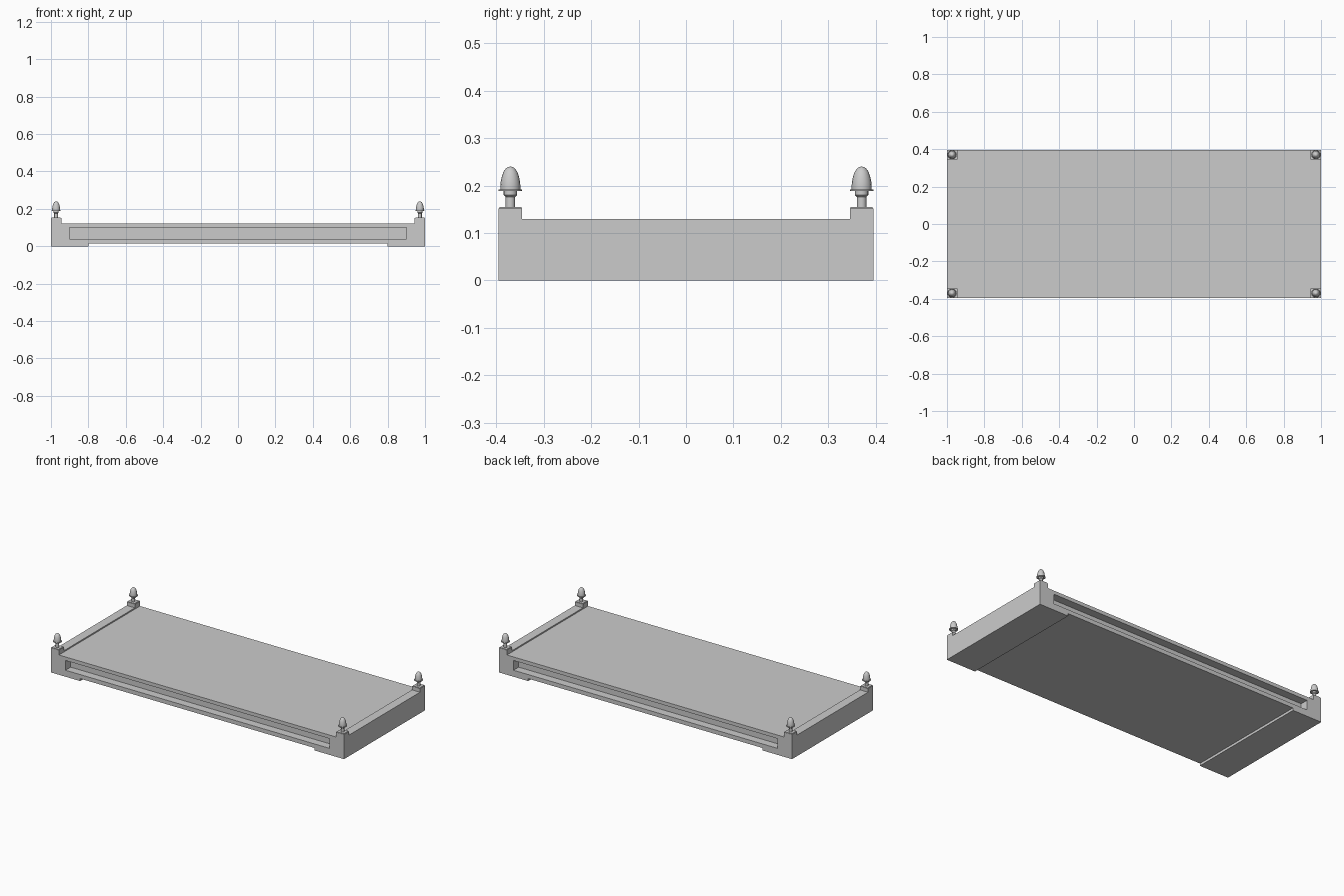
import bpy, bmesh, math

if "Cube" in bpy.data.objects:
    bpy.data.objects.remove(bpy.data.objects["Cube"])

HALF_Y = 0.395


def add_object(name, bm):
    bmesh.ops.recalc_face_normals(bm, faces=bm.faces)
    mesh = bpy.data.meshes.new(name)
    bm.to_mesh(mesh)
    bm.free()
    obj = bpy.data.objects.new(name, mesh)
    bpy.context.collection.objects.link(obj)
    return obj


def extrude_outline(name, points, y0, y1):
    """Extrude a closed x-z outline along y."""
    bm = bmesh.new()
    face = bm.faces.new([bm.verts.new((x, y0, z)) for x, z in points])
    new = bmesh.ops.extrude_face_region(bm, geom=[face])["geom"]
    verts = [v for v in new if isinstance(v, bmesh.types.BMVert)]
    bmesh.ops.translate(bm, vec=(0, y1 - y0, 0), verts=verts)
    return add_object(name, bm)


def box(name, x0, x1, y0, y1, z0, z1):
    return extrude_outline(name, [(x0, z0), (x1, z0), (x1, z1), (x0, z1)], y0, y1)


def lathe(name, profile, x, y, sides=16):
    """Revolve an r-z profile that starts and ends on the axis."""
    bm = bmesh.new()
    verts = [bm.verts.new((r, 0, z)) for r, z in profile]
    edges = [bm.edges.new(pair) for pair in zip(verts, verts[1:])]
    bmesh.ops.spin(bm, geom=verts + edges, cent=(0, 0, 0), axis=(0, 0, 1),
                   angle=2 * math.pi, steps=sides)
    bmesh.ops.remove_doubles(bm, verts=bm.verts, dist=1e-5)
    obj = add_object(name, bm)
    obj.location = (x, y, 0)
    bpy.ops.object.select_all(action='DESELECT')
    obj.select_set(True)
    bpy.context.view_layer.objects.active = obj
    bpy.ops.object.shade_smooth_by_angle(angle=math.radians(35))
    return obj


# Platform: low deck between raised end rails, with a shallow foot at each end
half = [(0.8, 0.015), (0.8, 0), (1, 0), (1, 0.13), (0.945, 0.13), (0.945, 0.122)]
outline = half + [(-x, z) for x, z in reversed(half)]
platform = extrude_outline("platform", outline, -HALF_Y, HALF_Y)

# Long recessed panels in the front and back
for side, name in ((-1, "front"), (1, "back")):
    ys = sorted((side * (HALF_Y - 0.05), side * (HALF_Y + 0.05)))
    cutter = box(name + "_recess_cutter", -0.9, 0.9, *ys, 0.04, 0.10)
    cutter.hide_render = True
    cutter.hide_set(True)
    cut = platform.modifiers.new(name + "_recess", 'BOOLEAN')
    cut.operation = 'DIFFERENCE'
    cut.solver = 'EXACT'
    cut.object = cutter

# Finial profile: stem, collar, disc and acorn-shaped top
egg = [(0.021, 0.192), (0.0212, 0.199), (0.0203, 0.208), (0.018, 0.219),
       (0.0145, 0.229), (0.0095, 0.236), (0.005, 0.239), (0, 0.24)]
profile = [(0, 0.154), (0.010, 0.154), (0.010, 0.176), (0.014, 0.180),
           (0.014, 0.1885), (0.025, 0.1885), (0.025, 0.192)] + egg

# Corner posts with thin cap plates and finials
for sx, nx in ((-1, "left"), (1, "right")):
    for sy, ny in ((-1, "front"), (1, "back")):
        tag = f"{ny}_{nx}"
        xs = sorted((sx * 0.945, sx * 1.0))
        ys = sorted((sy * 0.345, sy * HALF_Y))
        box("corner_post_" + tag, *xs, *ys, 0.13, 0.152)
        cx, cy = sx * 0.9725, sy * 0.37
        box("post_cap_" + tag, cx - 0.024, cx + 0.024, cy - 0.023, cy + 0.023, 0.152, 0.155)
        lathe("finial_" + tag, profile, cx, cy)
